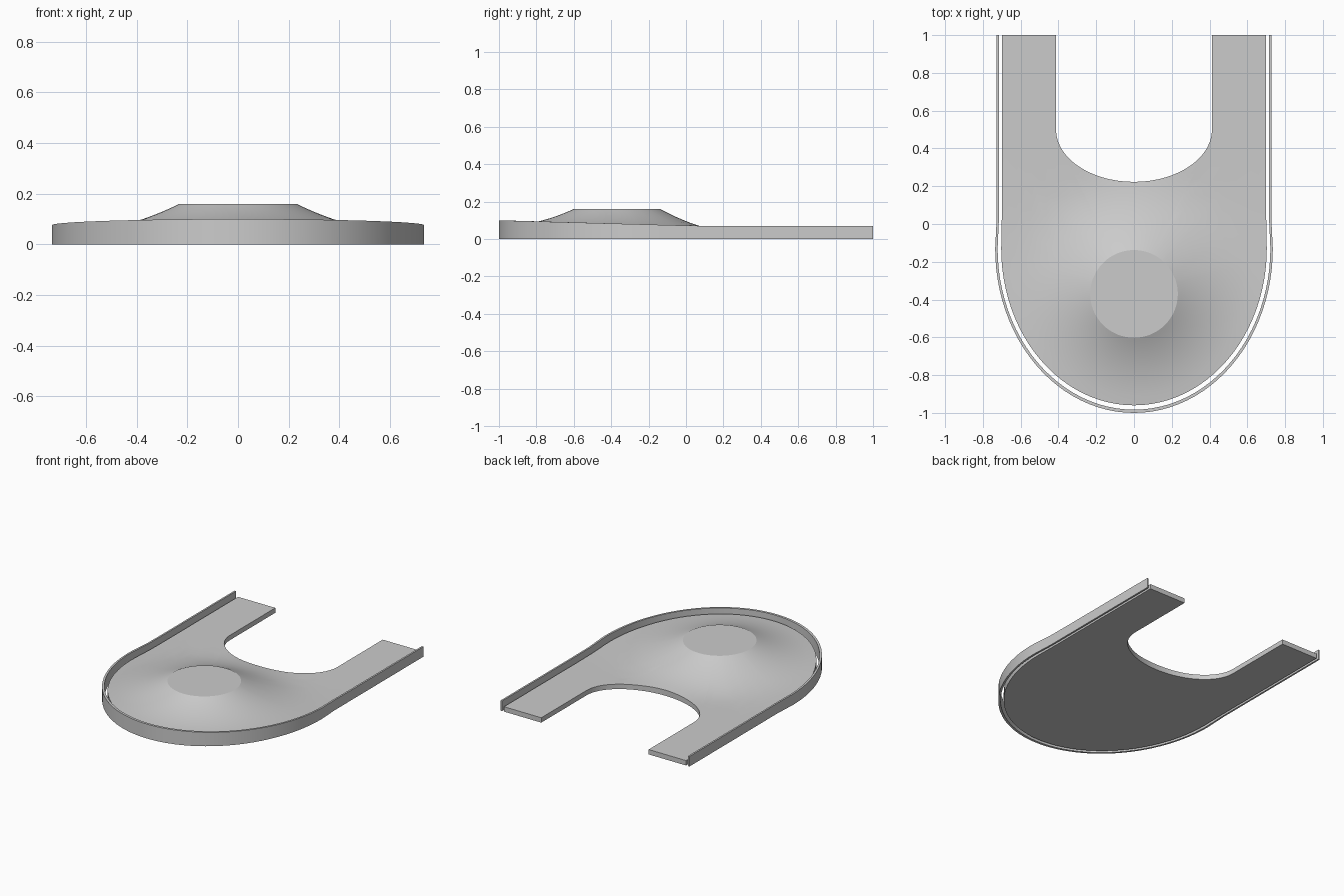
import bpy, bmesh, math

if "Cube" in bpy.data.objects:
    bpy.data.objects.remove(bpy.data.objects["Cube"])

CY = -0.13                     # centre of the rounded front end
HUB = (0.0, -0.37)             # centre of the raised disc
HUB_R, REACH = 0.232, 0.45
N_A, N_B, N_Y = 0.413, 0.277, 0.5   # notch ellipse
JOIN = 0.41                    # where the arms meet the body


def front_lift(y):
    return 0.03 * max(0.0, min(1.0, (0.08 - y) / 1.08))


def top_z(x, y):
    r = math.hypot(x - HUB[0], y - HUB[1])
    base = 0.034 + front_lift(y) * 1.1
    t = max(0.0, min(1.0, (r - HUB_R) / REACH))
    return base + (0.16 - base) * (1 - t) ** 2


def u_path(a, b, arm_x, y_end, n=48):
    """U-shaped path from the right arm, round the front, to the left arm."""
    pts = [(arm_x, y_end), (arm_x, 0.2), (arm_x, 0.03)]
    for i in range(n + 1):
        k = -math.pi * i / n
        pts.append((a * math.cos(k), CY + b * math.sin(k)))
    return pts + [(-arm_x, 0.03), (-arm_x, 0.2), (-arm_x, y_end)]


def notch_x(y):
    if y >= N_Y:
        return N_A
    return N_A * math.sqrt(1 - ((N_Y - y) / N_B) ** 2)


def finish(bm, name, angle):
    bmesh.ops.remove_doubles(bm, verts=bm.verts, dist=1e-5)
    bmesh.ops.recalc_face_normals(bm, faces=bm.faces)
    me = bpy.data.meshes.new(name)
    bm.to_mesh(me)
    bm.free()
    ob = bpy.data.objects.new(name, me)
    bpy.context.collection.objects.link(ob)
    bpy.ops.object.select_all(action='DESELECT')
    ob.select_set(True)
    bpy.context.view_layer.objects.active = ob
    bpy.ops.object.shade_smooth_by_angle(angle=math.radians(angle))
    return ob


# Base plate: body lofted from the raised disc to the outline
bm = bmesh.new()


def vert(x, y):
    return bm.verts.new((x, y, top_z(x, y)))


COLS = 4
nx, px = notch_x(JOIN), 0.70
outline = u_path(0.703, 0.83, px, JOIN)
outline += [(-px + (px - nx) * i / COLS, JOIN) for i in range(1, COLS)]
k0 = math.asin((N_Y - JOIN) / N_B)
for i in range(25):            # notch curve
    k = math.pi + k0 + (math.pi - 2 * k0) * i / 24
    outline.append((N_A * math.cos(k), N_Y + N_B * math.sin(k)))
outline += [(nx + (px - nx) * i / COLS, JOIN) for i in range(1, COLS)]

rings = []
for f in (0, 0.06, 0.14, 0.23, 0.33, 0.44, 0.56, 0.7, 0.85, 1):
    ring = []
    for x, y in outline:
        dx, dy = x - HUB[0], y - HUB[1]
        d = math.hypot(dx, dy)
        s = (HUB_R + (d - HUB_R) * f) / d
        ring.append(vert(HUB[0] + dx * s, HUB[1] + dy * s))
    rings.append(ring)
bm.faces.new(rings[0])
n = len(outline)
for a, b in zip(rings, rings[1:]):
    for i in range(n):
        j = (i + 1) % n
        bm.faces.new((a[i], b[i], b[j], a[j]))

# Base plate: the two arms
for side in (-1, 1):
    rows = []
    for y in (JOIN, 0.44, 0.47, 0.5, 1.0):
        x0 = notch_x(y)
        rows.append([vert(side * (x0 + (px - x0) * i / COLS), y) for i in range(COLS + 1)])
    for a, b in zip(rows, rows[1:]):
        for i in range(COLS):
            bm.faces.new((a[i], a[i + 1], b[i + 1], b[i]))
bmesh.ops.remove_doubles(bm, verts=bm.verts, dist=1e-4)

# Base plate: flat underside and side walls
ext = bmesh.ops.extrude_face_region(bm, geom=bm.faces[:], use_keep_orig=True)
for v in ext['geom']:
    if isinstance(v, bmesh.types.BMVert):
        v.co.z = 0.0
finish(bm, "base_plate", 20)

# Rim: thin separate wall around the plate, rising to the front
bm = bmesh.new()
outer = u_path(0.735, 0.87, 0.727, 1.0)
inner = u_path(0.722, 0.853, 0.715, 1.0)
sections = []
for (ox, oy), (ix, iy) in zip(outer, inner):
    z = 0.07 + front_lift(oy)
    sections.append([bm.verts.new(c) for c in
                     ((ox, oy, 0), (ox, oy, z), (ix, iy, z), (ix, iy, 0))])
for a, b in zip(sections, sections[1:]):
    for i in range(4):
        j = (i + 1) % 4
        bm.faces.new((a[i], a[j], b[j], b[i]))
bm.faces.new(sections[0])
bm.faces.new(sections[-1])
finish(bm, "outer_rim", 30)
